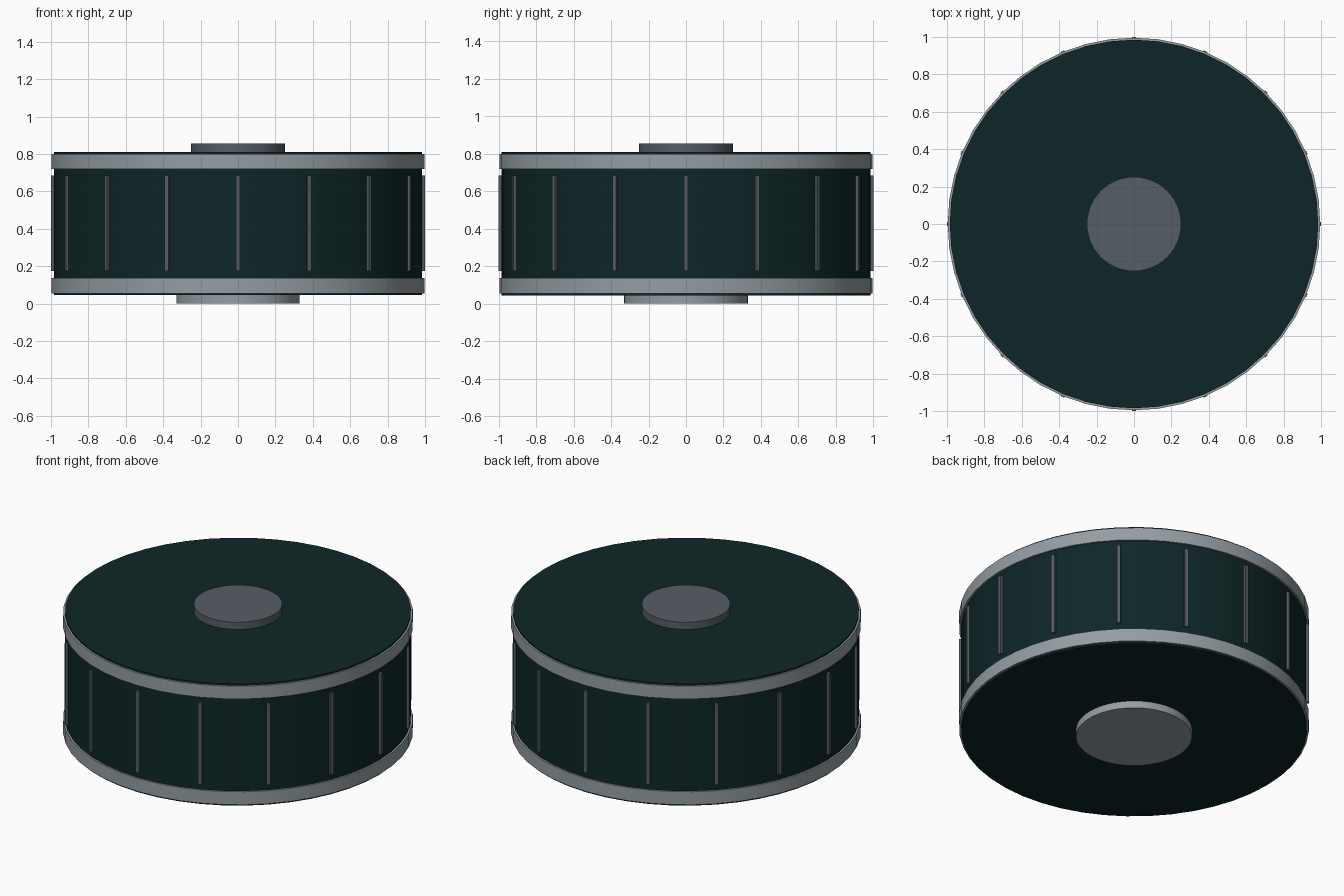
import bpy, math

if "Cube" in bpy.data.objects:
    bpy.data.objects.remove(bpy.data.objects["Cube"])

def mat(name, rgb):
    m = bpy.data.materials.new(name)
    m.diffuse_color = (*rgb, 1)
    m.use_nodes = True
    m.node_tree.nodes["Principled BSDF"].inputs["Base Color"].default_value = m.diffuse_color
    return m

dark = mat("dark teal", (0.0045, 0.019, 0.020))
silver = mat("light steel", (0.30, 0.34, 0.37))
steel = mat("dark steel", (0.092, 0.112, 0.130))

def disc(name, r, z0, z1, m, n=48):
    bpy.ops.mesh.primitive_cylinder_add(vertices=n, radius=r, depth=z1 - z0,
                                        location=(0, 0, (z0 + z1) / 2))
    o = bpy.context.object
    o.name = name
    o.data.materials.append(m)
    bpy.ops.object.shade_smooth_by_angle(angle=math.radians(30))
    return o

# drum body
disc("drum_body", 0.985, 0.045, 0.81, dark)

# rim bands, as closed rings around the drum
def band(name, z0, z1, n=48):
    verts, faces = [], []
    prof = [(0.975, z0), (0.996, z0), (0.996, z1), (0.975, z1)]
    for i in range(n):
        a = 2 * math.pi * i / n
        verts += [(r * math.sin(a), r * math.cos(a), z) for r, z in prof]
        j = (i + 1) % n
        faces += [(4*i + k, 4*i + (k + 1) % 4, 4*j + (k + 1) % 4, 4*j + k) for k in range(4)]
    me = bpy.data.meshes.new(name)
    me.from_pydata(verts, [], faces)
    me.materials.append(silver)
    o = bpy.data.objects.new(name, me)
    bpy.context.collection.objects.link(o)
    bpy.context.view_layer.objects.active = o
    bpy.ops.object.select_all(action='DESELECT')
    o.select_set(True)
    bpy.ops.object.mode_set(mode='EDIT')
    bpy.ops.mesh.select_all(action='SELECT')
    bpy.ops.mesh.normals_make_consistent(inside=False)
    bpy.ops.object.mode_set(mode='OBJECT')
    bpy.ops.object.shade_smooth_by_angle(angle=math.radians(30))

band("lower_band", 0.055, 0.137)
band("upper_band", 0.72, 0.80)

# hubs
disc("top_hub", 0.252, 0.80, 0.855, steel)
disc("bottom_hub", 0.33, 0.0, 0.055, silver)

# vertical ribs round the side
for i in range(16):
    a = 2 * math.pi * i / 16
    bpy.ops.mesh.primitive_cube_add(size=1, location=(0.985 * math.cos(a), 0.985 * math.sin(a), 0.43),
                                    rotation=(0, 0, a))
    o = bpy.context.object
    o.name = f"rib_{i + 1}"
    o.scale = (0.03, 0.022, 0.51)
    o.data.materials.append(steel)
